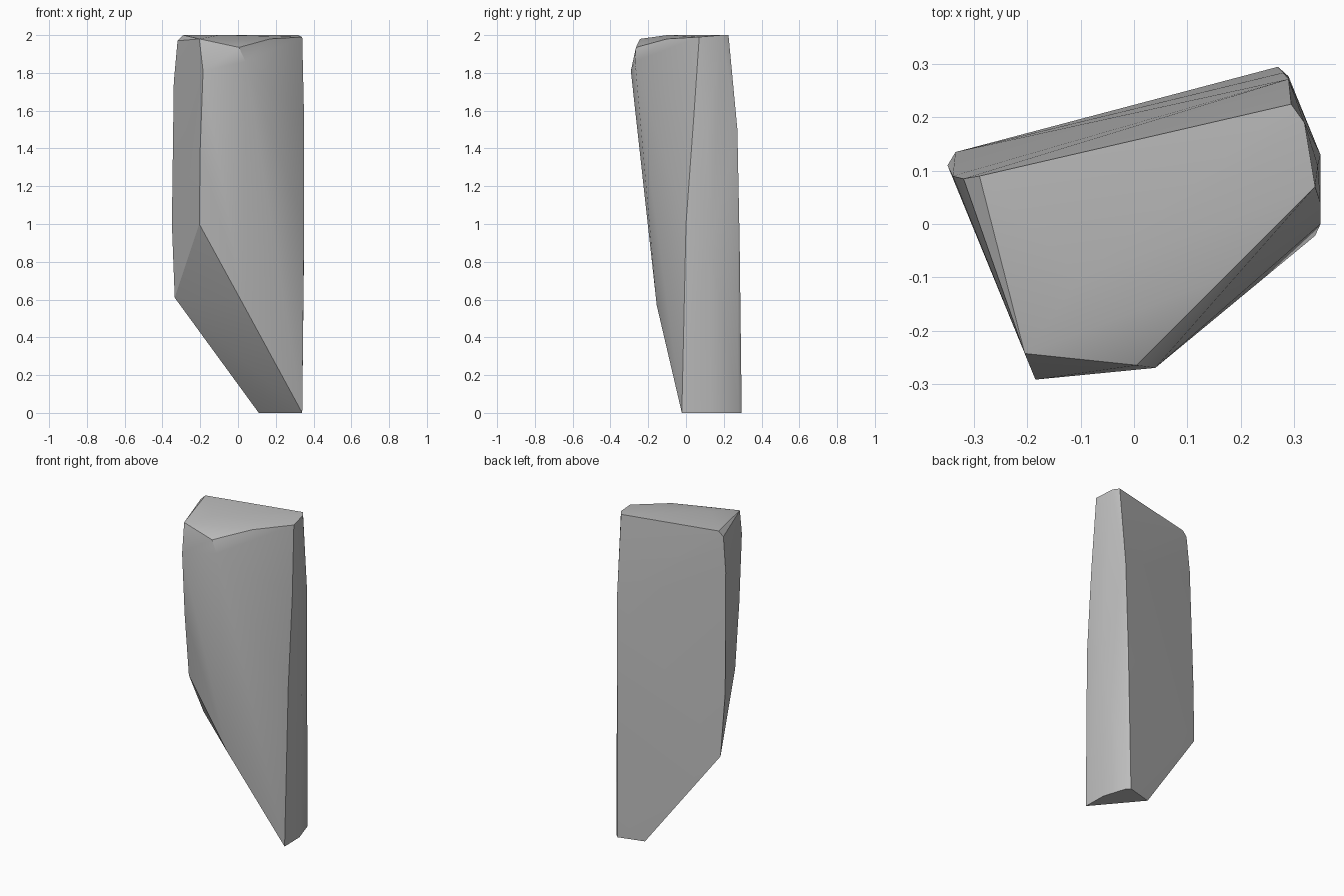
import bpy, bmesh, math

cube = bpy.data.objects.get("Cube")
if cube:
    bpy.data.objects.remove(cube, do_unlink=True)

stone = bpy.data.materials.new("stone_grey")
stone.use_nodes = True
grey = (0.5, 0.5, 0.5, 1)
stone.diffuse_color = grey
stone.node_tree.nodes["Principled BSDF"].inputs["Base Color"].default_value = grey

# Corner lines of the shard, each listed from the top down
right_front_edge = [(.34, .07, 1.99), (.35, .04, 1.55), (.35, 0, 1), (.34, -.022, 0)]
right_face_middle = [(.32, .19, 2), (.345, .11, 1.5), (.35, .13, .9), (.337, .13, 0)]
back_right_edge = [(.295, .225, 2), (.29, .272, 1.5), (.28, .284, .9), (.29, .277, 0), (.27, .295, 0)]
back_left_edge = [(-.29, .09, 2), (-.32, .085, 1.97), (-.34, .09, 1.75),
                  (-.35, .11, 1), (-.335, .135, .61), (.11, .252, 0)]
front_left_edge = [(-.205, -.243, 1.98), (-.185, -.292, 1.81), (-.2, -.245, 1.4), (-.205, -.196, 1)]
front_right_edge = [(.005, -.265, 1.935), (.04, -.27, 1.86), (.03, -.155, .57)]
top_rim = [(.17, -.1, 1.98), (-.1, -.1, 2)]

# Shard as the hull around its corner lines
bm = bmesh.new()
for line in (right_front_edge, right_face_middle, back_right_edge, back_left_edge,
             front_left_edge, front_right_edge, top_rim):
    for point in line:
        bm.verts.new(point)
hull = bmesh.ops.convex_hull(bm, input=bm.verts)
loose = {v for v in hull["geom_interior"] + hull["geom_unused"]
         if isinstance(v, bmesh.types.BMVert)}
bmesh.ops.delete(bm, geom=list(loose), context="VERTS")
bmesh.ops.recalc_face_normals(bm, faces=bm.faces)

mesh = bpy.data.meshes.new("rock_shard")
bm.to_mesh(mesh)
bm.free()
mesh.materials.append(stone)
shard = bpy.data.objects.new("rock_shard", mesh)
bpy.context.collection.objects.link(shard)

# Soft shading over shallow bends, crisp on the main corners
bpy.ops.object.select_all(action="DESELECT")
shard.select_set(True)
bpy.context.view_layer.objects.active = shard
bpy.ops.object.shade_smooth_by_angle(angle=math.radians(30))
